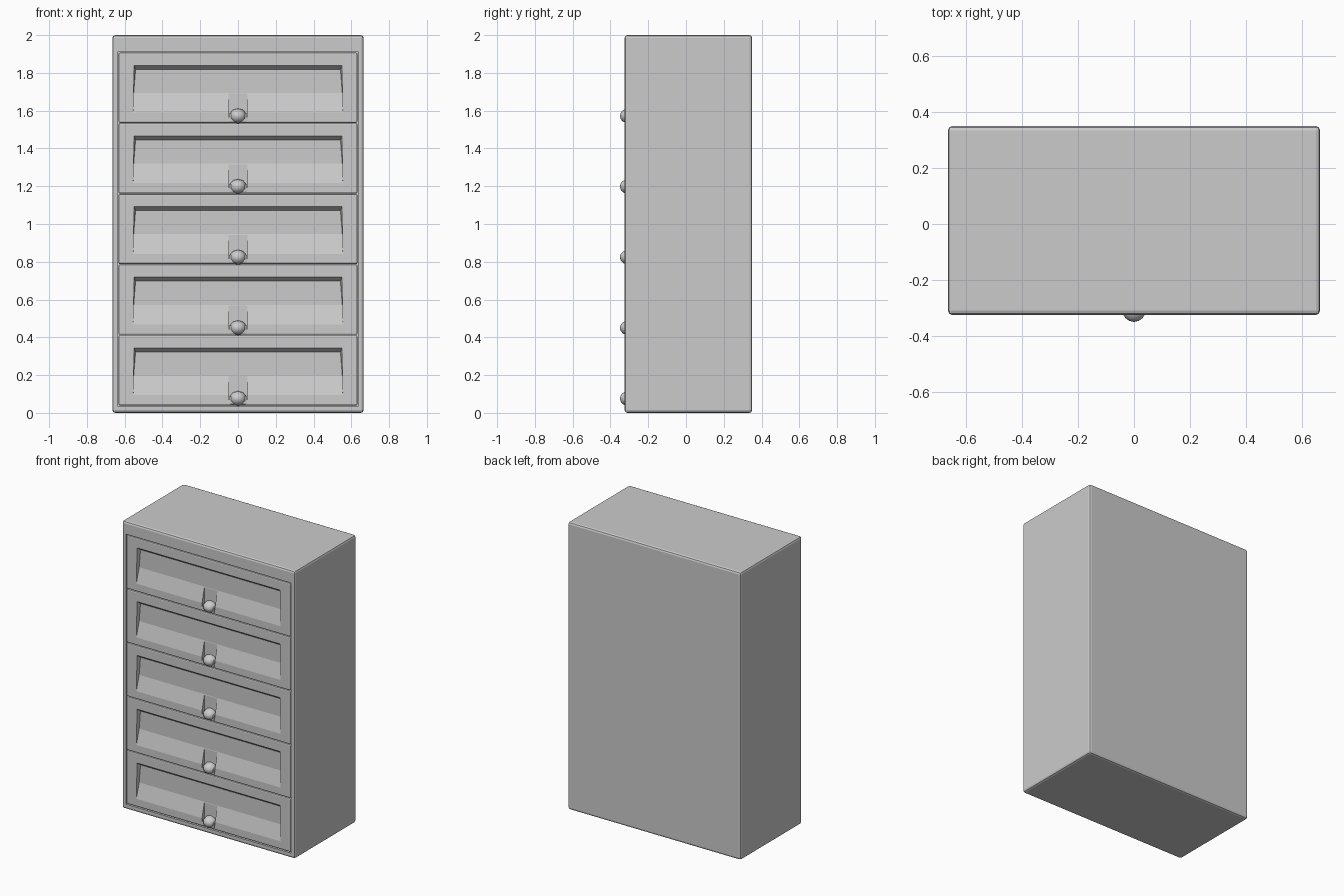
import bpy, bmesh, math
from mathutils import Matrix

if "Cube" in bpy.data.objects:
    bpy.data.objects.remove(bpy.data.objects["Cube"])

FRONT, BACK = -0.325, 0.35
BASE, PITCH, DRAWERS = 0.04, 0.374, 5


def make(name, bm):
    bmesh.ops.recalc_face_normals(bm, faces=bm.faces)
    me = bpy.data.meshes.new(name)
    bm.to_mesh(me)
    bm.free()
    ob = bpy.data.objects.new(name, me)
    bpy.context.collection.objects.link(ob)
    return ob


def box(name, lo, hi, bevel=0.0):
    bm = bmesh.new()
    bmesh.ops.create_cube(bm, size=1)
    for v in bm.verts:
        v.co = [(a + b) / 2 + c * (b - a) for a, b, c in zip(lo, hi, v.co)]
    if bevel:
        bmesh.ops.bevel(bm, geom=bm.edges[:], offset=bevel, segments=2,
                        profile=0.5, affect='EDGES')
    return make(name, bm)


def subtract(ob, cutter):
    mod = ob.modifiers.new("cut", 'BOOLEAN')
    mod.operation, mod.solver, mod.object = 'DIFFERENCE', 'EXACT', cutter
    bpy.context.view_layer.objects.active = ob
    bpy.ops.object.modifier_apply(modifier=mod.name)
    bpy.data.objects.remove(cutter)


def scoop(z):
    # handle recess: steep top, flat back, gently sloping lower half
    profile = [(0.57, FRONT - 0.04, 0.305, 0.55), (0, FRONT, 0.305, 0.55),
               (0, FRONT + 0.028, 0.283, 0.542), (0, FRONT + 0.028, 0.158, 0.552),
               (0, FRONT, 0.05, 0.555), (0, FRONT - 0.04, 0.05, 0.555)]
    bm = bmesh.new()
    for _, y, dz, x in profile:
        bm.verts.new((-x, y, z + dz))
        bm.verts.new((x, y, z + dz))
    bmesh.ops.convex_hull(bm, input=bm.verts[:])
    return make("scoop_cutter", bm)


# carcass with a shallow opening for the drawers
carcass = box("carcass", (-0.665, FRONT, 0), (0.665, BACK, 2), 0.015)
subtract(carcass, box("opening_cutter", (-0.635, -0.5, BASE - 0.005),
                      (0.635, -0.275, BASE + PITCH * DRAWERS + 0.003)))

for i in range(DRAWERS):
    z = BASE + i * PITCH
    # drawer front
    d = box(f"drawer_front_{i + 1}", (-0.632, FRONT + 0.001, z),
            (0.632, -0.27, z + PITCH - 0.003), 0.007)
    subtract(d, scoop(z))
    subtract(d, box("notch_cutter", (-0.05, -0.5, z + 0.03),
                    (0.05, FRONT + 0.027, z + 0.159)))
    # knob
    bm = bmesh.new()
    bmesh.ops.create_uvsphere(bm, u_segments=10, v_segments=8, radius=1,
                              matrix=Matrix.Rotation(math.pi / 2, 4, 'X'))
    for v in bm.verts:
        v.co = (v.co.x * 0.046, v.co.y * 0.048 - 0.302, v.co.z * 0.04 + z + 0.036)
    knob = make(f"knob_{i + 1}", bm)
    # small plate behind the knob
    box(f"knob_plate_{i + 1}", (-0.046, FRONT - 0.001, z + 0.004),
        (0.046, -0.28, z + 0.05), 0.006)
    knob.data.shade_smooth()
